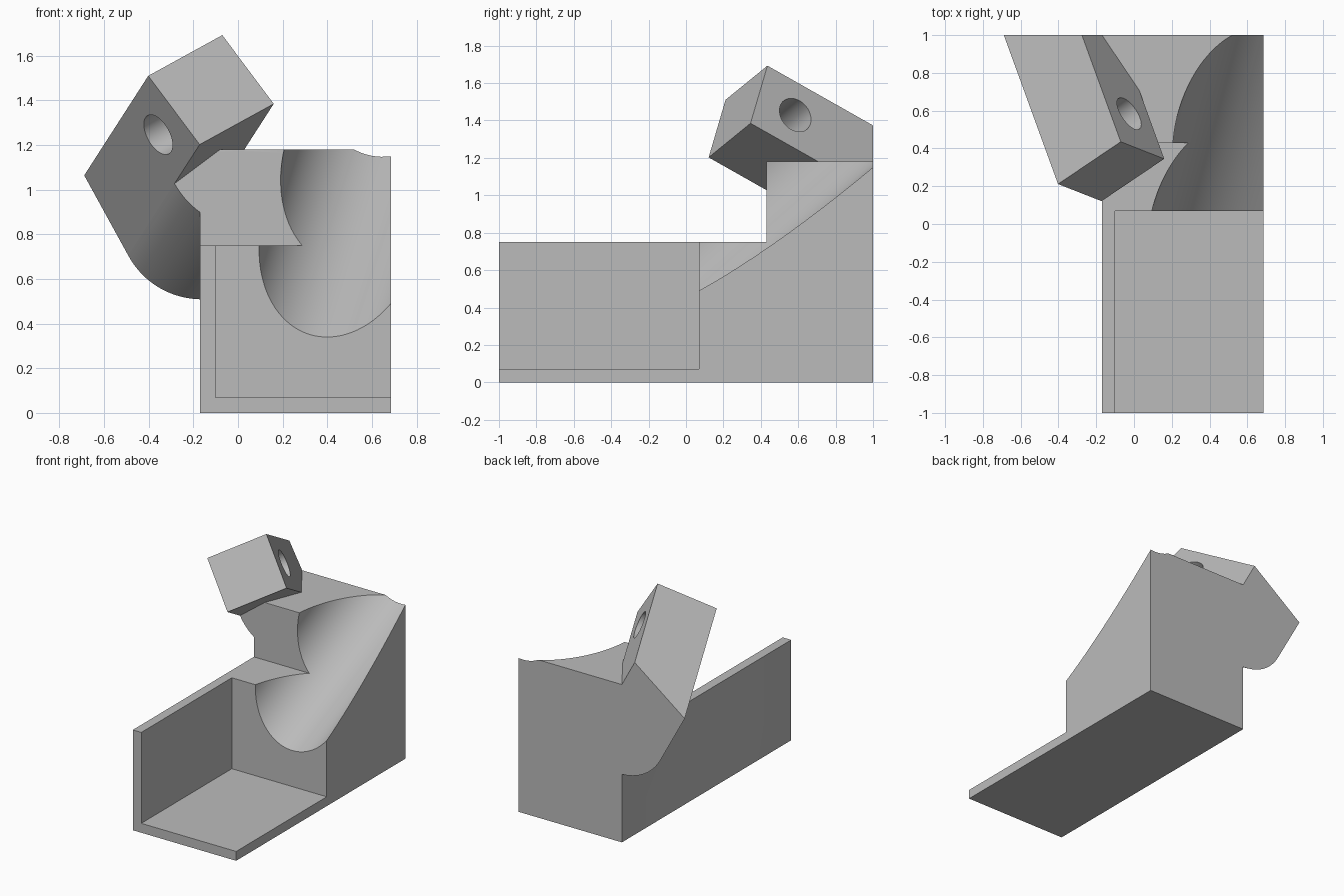
import bpy, bmesh, math
from mathutils import Matrix, Vector

if "Cube" in bpy.data.objects:
    bpy.data.objects.remove(bpy.data.objects["Cube"], do_unlink=True)

grey = bpy.data.materials.new("plain_grey")
grey.use_nodes = True
grey.diffuse_color = (0.5, 0.5, 0.5, 1)
grey.node_tree.nodes["Principled BSDF"].inputs["Base Color"].default_value = (0.5, 0.5, 0.5, 1)


def frame(x, y, z, origin=(0, 0, 0)):
    """Matrix whose columns are the given axes."""
    m = Matrix((x, y, z)).transposed().to_4x4()
    m.translation = Vector(origin)
    return m


def prism(name, points, depth, matrix):
    """Extrude a 2D profile along the local z of the matrix."""
    bm = bmesh.new()
    face = bm.faces.new([bm.verts.new((x, y, 0)) for x, y in points])
    ext = bmesh.ops.extrude_face_region(bm, geom=[face])
    top = [v for v in ext["geom"] if isinstance(v, bmesh.types.BMVert)]
    bmesh.ops.translate(bm, verts=top, vec=(0, 0, depth))
    bm.transform(matrix)
    bmesh.ops.recalc_face_normals(bm, faces=bm.faces)
    mesh = bpy.data.meshes.new(name)
    bm.to_mesh(mesh)
    bm.free()
    mesh.materials.append(grey)
    obj = bpy.data.objects.new(name, mesh)
    bpy.context.collection.objects.link(obj)
    return obj


def box(name, lo, hi):
    pts = [(lo[0], lo[1]), (hi[0], lo[1]), (hi[0], hi[1]), (lo[0], hi[1])]
    return prism(name, pts, hi[2] - lo[2], Matrix.Translation((0, 0, lo[2])))


def arc(radius, start, end, n, centre=(0, 0)):
    angles = [math.radians(start + (end - start) * i / n) for i in range(n + 1)]
    return [(centre[0] + radius * math.cos(t), centre[1] + radius * math.sin(t)) for t in angles]


def combine(obj, other, operation):
    """Boolean with the second object, which is used up."""
    mod = obj.modifiers.new("boolean", "BOOLEAN")
    mod.operation, mod.solver, mod.object = operation, "EXACT", other
    bpy.context.view_layer.update()
    graph = bpy.context.evaluated_depsgraph_get()
    mesh = bpy.data.meshes.new_from_object(obj.evaluated_get(graph))
    obj.modifiers.clear()
    obj.data = mesh
    bpy.data.objects.remove(other, do_unlink=True)


X, Y, Z = Vector((1, 0, 0)), Vector((0, 1, 0)), Vector((0, 0, 1))
left, right, step = -0.17, 0.685, 0.43

# Stepped rear block, side profile extruded across x
body = prism("fixture_body",
             [(0.07, 0), (1, 0), (1, 1.18), (step, 1.18), (step, 0.75), (0.07, 0.75)],
             right - left, frame(Y, Z, X, (left, 0, 0)))

# Slanted round groove
yaw, pitch = math.radians(15), math.radians(40)
side = Vector((math.cos(yaw), -math.sin(yaw), 0))
along = Vector((math.sin(yaw) * math.cos(pitch), math.cos(yaw) * math.cos(pitch), math.sin(pitch)))
start = Vector((0.462, 0.07, 0.81)) - along * 1.5
groove = prism("groove_cutter", arc(0.355, 0, 360, 96)[:-1], 4,
               frame(side, along.cross(side), along, start))
combine(body, groove, "DIFFERENCE")

# Front tray with floor and one side wall
tray = prism("tray", [(left, 0), (right, 0), (right, 0.07), (-0.1, 0.07), (-0.1, 0.75), (left, 0.75)],
             1.07, frame(X, Z, Y, (0, -1, 0)))
combine(body, tray, "UNION")

# Tilted arm frame: width axis, depth axis, length axis
yaw, pitch, roll = math.radians(20), math.radians(28), math.radians(28)
flat = Vector((math.cos(yaw), math.sin(yaw), 0))
length = Vector((-math.sin(yaw) * math.cos(pitch), math.cos(yaw) * math.cos(pitch), -math.sin(pitch)))
up = flat.cross(length)
width = flat * math.cos(roll) + up * math.sin(roll)
depth = flat * math.sin(roll) - up * math.cos(roll)
arm_frame = frame(width, depth, length, (0.16, 0.345, 1.385))

# Rectangular arm, trimmed flush with the back and drilled
w, d = 0.44, 0.395
arm = prism("arm", [(-w, -d), (0, -d), (0, 0), (-w, 0)], 1.6, arm_frame)
combine(arm, box("back_trim", (-2, -1, -1), (2, 1, 3)), "INTERSECT")
hole = prism("hole_cutter", arc(0.098, 0, 360, 48, (-d / 2, 0.234))[:-1], 1,
             arm_frame @ frame(Y, Z, X, (-0.7, 0, 0)))
combine(arm, hole, "DIFFERENCE")

# Quarter-round root that blends the arm into the block
root = prism("arm_root", [(0, -0.05), (-w, -0.05)] + arc(w, 180, 90, 32), 1.6, arm_frame)
combine(root, box("root_trim", (-1, step, 0.1), (0, 1, 1.18)), "INTERSECT")
combine(arm, root, "UNION")
combine(body, arm, "UNION")

# Smooth the round surfaces, keep the corners crisp
bpy.ops.object.select_all(action="DESELECT")
body.select_set(True)
bpy.context.view_layer.objects.active = body
bpy.ops.object.shade_smooth_by_angle(angle=math.radians(25))
